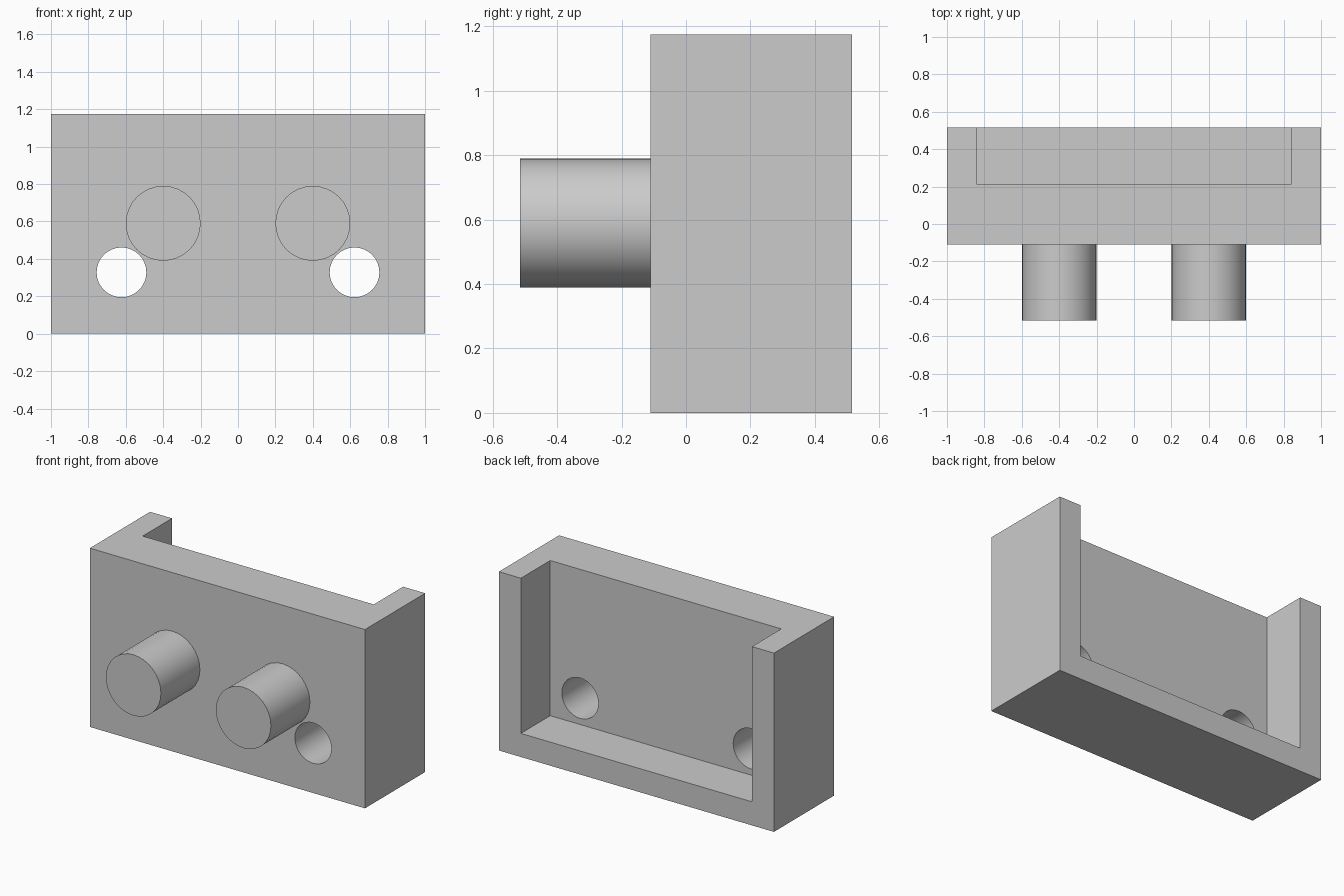
import bpy
import math

cube = bpy.data.objects.get("Cube")
if cube:
    bpy.data.objects.remove(cube, do_unlink=True)

grey = bpy.data.materials.new("plain grey")
grey.use_nodes = True
colour = (0.6, 0.6, 0.6, 1)
grey.diffuse_color = colour
grey.node_tree.nodes["Principled BSDF"].inputs["Base Color"].default_value = colour


def box(name, lo, hi):
    bpy.ops.mesh.primitive_cube_add(size=1, location=[(a + b) / 2 for a, b in zip(lo, hi)])
    ob = bpy.context.object
    ob.name = name
    ob.scale = [b - a for a, b in zip(lo, hi)]
    bpy.ops.object.transform_apply(location=False, rotation=False, scale=True)
    ob.data.materials.append(grey)
    return ob


def rod(name, x, z, radius, y0, y1):
    bpy.ops.mesh.primitive_cylinder_add(
        vertices=32, radius=radius, depth=y1 - y0,
        location=(x, (y0 + y1) / 2, z), rotation=(math.pi / 2, 0, 0))
    ob = bpy.context.object
    ob.name = name
    ob.data.materials.append(grey)
    bpy.ops.object.shade_smooth_by_angle(angle=math.radians(30))
    return ob


FRONT, BACK, TOP = -0.11, 0.515, 1.175

# Bracket block, with a pocket open to the back and top
bracket = box("bracket", (-1, FRONT, 0), (1, BACK, TOP))
cutters = [box("pocket_cutter", (-0.84, 0.21, 0.155), (0.84, BACK + 0.2, TOP + 0.2))]

# Round pegs on the front, and through holes below and outside them
for side, s in (("left", 1), ("right", -1)):
    rod("peg_" + side, s * 0.4, 0.59, 0.2, -0.515, FRONT)
    cutters.append(rod("hole_cutter_" + side, s * 0.623, 0.328, 0.133, FRONT - 0.1, 0.3))

for cutter in cutters:
    cut = bracket.modifiers.new(cutter.name, "BOOLEAN")
    cut.operation = "DIFFERENCE"
    cut.solver = "EXACT"
    cut.object = cutter

# Bake the cuts, then remove the cutters
bpy.ops.object.select_all(action="DESELECT")
bracket.select_set(True)
bpy.context.view_layer.objects.active = bracket
for cutter in cutters:
    bpy.ops.object.modifier_apply(modifier=cutter.name)
    bpy.data.objects.remove(cutter, do_unlink=True)
bpy.ops.object.shade_smooth_by_angle(angle=math.radians(30))
